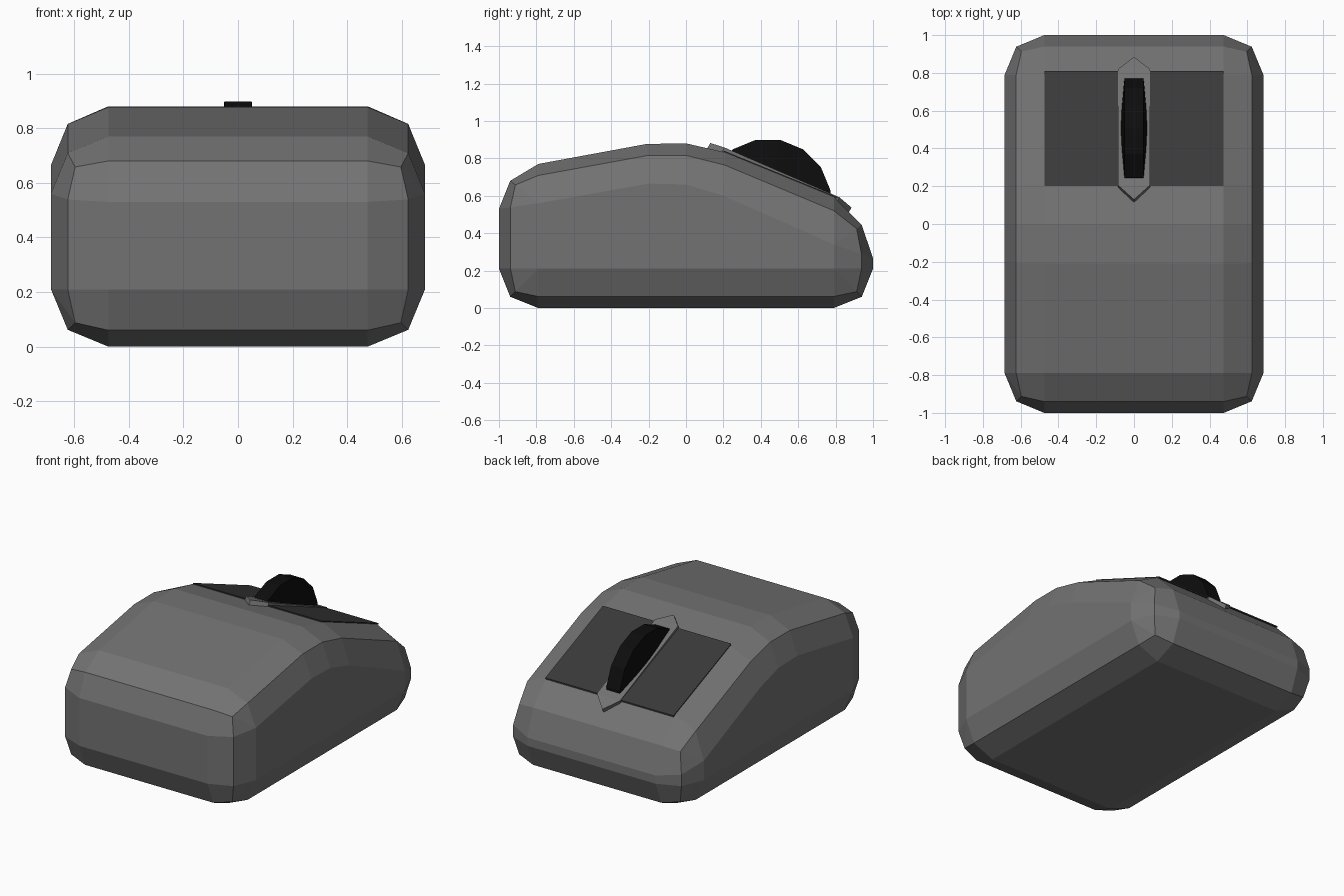
import bpy, bmesh, math
from mathutils import Vector

if "Cube" in bpy.data.objects:
    bpy.data.objects.remove(bpy.data.objects["Cube"])


def material(name, value):
    m = bpy.data.materials.new(name)
    m.diffuse_color = (value, value, value, 1)
    m.use_nodes = True
    m.node_tree.nodes["Principled BSDF"].inputs["Base Color"].default_value = m.diffuse_color
    return m


GREY = material("shell_grey", 0.17)
DARK = material("button_dark_grey", 0.042)
BLACK = material("wheel_black", 0.004)


def loft(name, rings, mat, closed=False):
    """Skin a list of equal-length point rings; cap the ends unless closed."""
    bm = bmesh.new()
    vs = [[bm.verts.new(p) for p in ring] for ring in rings]
    n = len(rings[0])
    pairs = list(zip(vs, vs[1:])) + ([(vs[-1], vs[0])] if closed else [])
    for a, b in pairs:
        for i in range(n):
            j = (i + 1) % n
            bm.faces.new((a[i], a[j], b[j], b[i]))
    if not closed:
        bm.faces.new(vs[0])
        bm.faces.new(vs[-1])
    bmesh.ops.remove_doubles(bm, verts=bm.verts, dist=0.0005)
    bmesh.ops.recalc_face_normals(bm, faces=bm.faces)
    me = bpy.data.meshes.new(name)
    bm.to_mesh(me)
    bm.free()
    me.materials.append(mat)
    ob = bpy.data.objects.new(name, me)
    bpy.context.collection.objects.link(ob)
    return ob


# Shell: side outline (y, z) paired with the inset core it rounds towards
CORES = [
    ((-.79, .21), [(-.79, 0), (-.94, .06), (-1, .21)]),
    ((-.79, .56), [(-1, .53), (-.94, .68), (-.79, .77)]),
    ((-.20, .665), [(-.21, .877)]),
    ((0, .66), [(0, .88)]),
    ((.20, .60), [(.21, .832)]),
    ((.79, .34), [(.79, .595), (.94, .443), (1, .265)]),
    ((.79, .21), [(1, .21), (.94, .06), (.79, 0)]),
]


def shell_ring(angle, side):
    ring = []
    for core, outline in CORES:
        for k, p in enumerate(outline):
            c, s = math.cos(angle), math.sin(angle)
            # the middle of each rounded corner lies on a sphere
            if len(outline) == 3 and k == 1 and 0 < angle < 1.5:
                c = s = 1 / math.sqrt(3)
                c *= 1.414
            y = core[0] + (p[0] - core[0]) * c
            z = core[1] + (p[1] - core[1]) * c
            ring.append((side * (.475 + .21 * s), y, z))
    return ring


angles = (0, math.pi / 4, math.pi / 2)
loft("mouse_shell",
     [shell_ring(a, -1) for a in reversed(angles)] +
     [shell_ring(a, 1) for a in angles], GREY)

# Two thin button plates lying on the front slope
for side, name in ((-1, "left_button"), (1, "right_button")):
    rings = []
    for y, z in ((.20, .836), (.81, .587)):
        rings.append([(side * x, y, z + dz) for x, dz in
                      ((.08, -.003), (.475, -.003), (.475, .006), (.08, .006))])
    loft(name, rings, DARK)

# Pointed wheel surround, bent to follow the slope
stations = [(.13, .882, 0), (.206, .858, .085), (.82, .592, .085), (.885, .537, 0)]
loft("wheel_surround",
     [[(-w, y, z), (w, y, z), (w, y - .02, z - .036), (-w, y - .02, z - .036)]
      for y, z, w in stations], GREY)

# Scroll wheel: 16 sides, thicker towards the hub
SIDES, CENTRE = 16, Vector((0, .438, .565))
wheel_rings = []
for x, r in ((-.075, .05), (-.069, .17), (-.05, .34), (.05, .34), (.069, .17), (.075, .05)):
    wheel_rings.append([CENTRE + Vector((x, r * math.cos(a), r * math.sin(a)))
                        for a in ((i + .5) * 2 * math.pi / SIDES for i in range(SIDES))])
loft("scroll_wheel", wheel_rings, BLACK)
